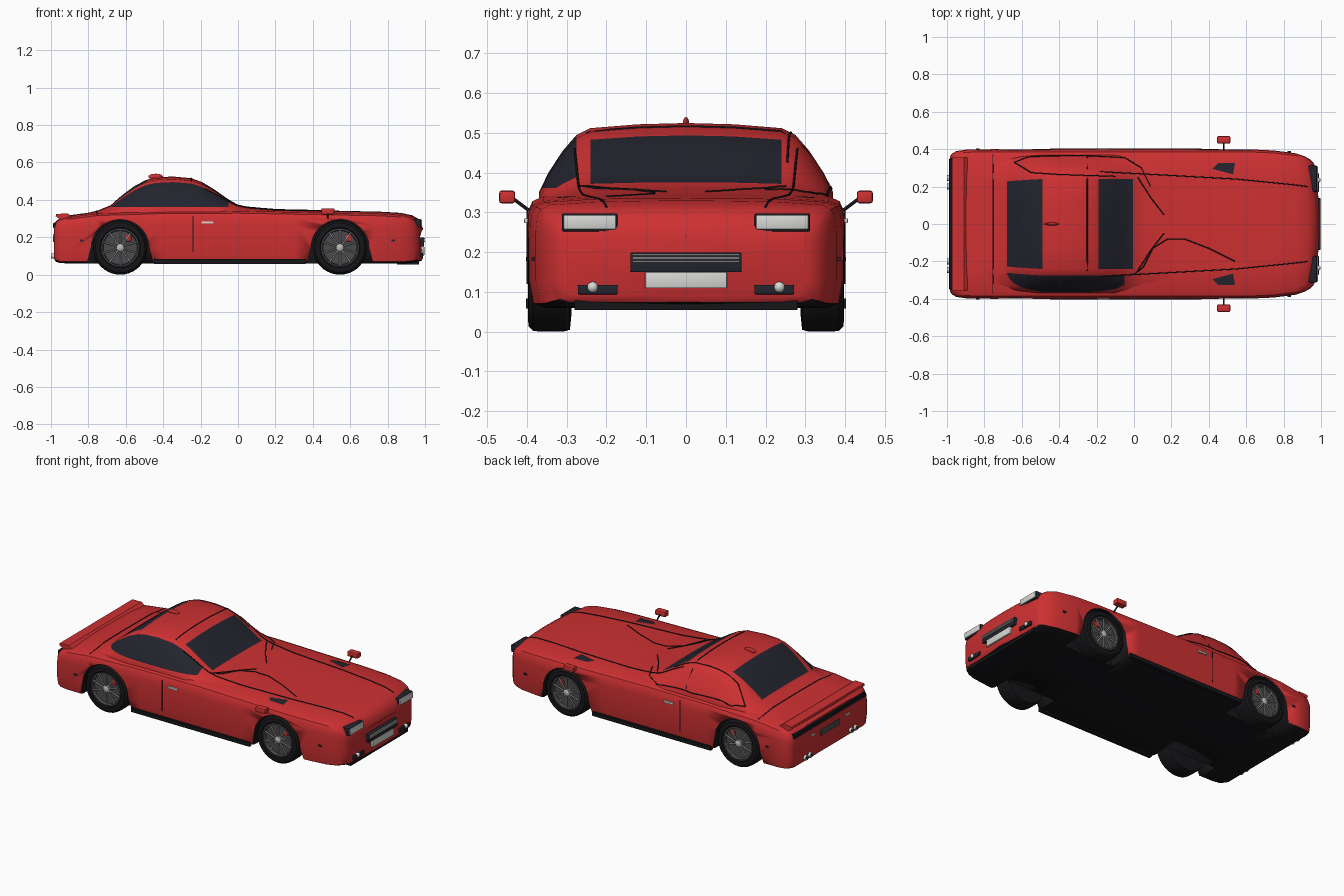
import bpy, bmesh, math
from mathutils import Vector
from mathutils.bvhtree import BVHTree

if "Cube" in bpy.data.objects:
    bpy.data.objects.remove(bpy.data.objects["Cube"])


def material(name, rgb):
    m = bpy.data.materials.new(name)
    m.diffuse_color = (*rgb, 1)
    m.use_nodes = True
    m.node_tree.nodes["Principled BSDF"].inputs["Base Color"].default_value = m.diffuse_color
    return m


RED = material("red_paint", (0.62, 0.03, 0.032))
GLASS = material("dark_glass", (0.017, 0.017, 0.027))
BLACK = material("black_rubber", (0.008, 0.008, 0.01))
SILVER = material("silver", (0.5, 0.5, 0.48))
WHITE = material("pale_grey", (0.68, 0.68, 0.66))
GREY = material("dark_grey", (0.07, 0.07, 0.075))


def finish(name, bm, mats, angle=35):
    bmesh.ops.recalc_face_normals(bm, faces=bm.faces)
    me = bpy.data.meshes.new(name)
    bm.to_mesh(me)
    bm.free()
    for m in mats:
        me.materials.append(m)
    ob = bpy.data.objects.new(name, me)
    bpy.context.collection.objects.link(ob)
    bpy.ops.object.select_all(action='DESELECT')
    ob.select_set(True)
    bpy.context.view_layer.objects.active = ob
    bpy.ops.object.shade_smooth_by_angle(angle=math.radians(angle))
    return ob


def box(name, x, y, z, mat, bevel=0.0):
    bm = bmesh.new()
    bmesh.ops.create_cube(bm, size=1)
    for v in bm.verts:
        v.co = Vector([(a + b) / 2 + c * (b - a) for (a, b), c in zip((x, y, z), v.co)])
    if bevel:
        bmesh.ops.bevel(bm, geom=bm.edges[:], offset=bevel, segments=2, affect='EDGES', profile=0.5)
    return finish(name, bm, [mat])


def prism(name, pts, y0, y1, mat):
    """Extrude an (x, z) outline along y."""
    bm = bmesh.new()
    f = bm.faces.new([bm.verts.new((x, y0, z)) for x, z in pts])
    new = bmesh.ops.extrude_face_region(bm, geom=[f])["geom"]
    for v in new:
        if isinstance(v, bmesh.types.BMVert):
            v.co.y = y1
    return finish(name, bm, [mat])


def tube(name, pts, r, mat):
    cu = bpy.data.curves.new(name, 'CURVE')
    cu.dimensions = '3D'
    cu.bevel_depth = r
    cu.bevel_resolution = 1
    cu.use_fill_caps = True
    sp = cu.splines.new('POLY')
    sp.points.add(len(pts) - 1)
    for p, co in zip(sp.points, pts):
        p.co = (*co, 1)
    cu.materials.append(mat)
    ob = bpy.data.objects.new(name, cu)
    bpy.context.collection.objects.link(ob)
    return ob


def lathe(name, prof, center, mat, n=40):
    """Spin an (r, y) profile about the y axis."""
    bm = bmesh.new()
    rings = [[bm.verts.new((center[0] + r * math.cos(2 * math.pi * i / n), center[1] + y,
                            center[2] + r * math.sin(2 * math.pi * i / n))) for i in range(n)] for r, y in prof]
    for a, b in zip(rings, rings[1:]):
        for i in range(n):
            bm.faces.new((a[i], a[(i + 1) % n], b[(i + 1) % n], b[i]))
    for r in (rings[0], rings[-1]):
        bm.faces.new(r)
    return finish(name, bm, [mat])


def loft(bm, rings, closed):
    vr = [[bm.verts.new(p) for p in r] for r in rings]
    n = len(vr[0])
    for a, b in zip(vr, vr[1:]):
        for i in range(n if closed else n - 1):
            bm.faces.new((a[i], a[(i + 1) % n], b[(i + 1) % n], b[i]))
    if closed:
        bm.faces.new(vr[0])
        bm.faces.new(vr[-1])


# Lower body: stations of x, half width, bottom, top
stations = [(-.985, .355, .09, .25), (-.975, .375, .07, .285), (-.95, .39, .062, .305), (-.9, .397, .06, .318),
            (-.75, .4, .06, .338), (-.4, .4, .06, .35), (0, .4, .06, .352), (.3, .4, .06, .346), (.6, .4, .06, .34),
            (.75, .393, .06, .337), (.87, .378, .06, .33), (.93, .362, .062, .318), (.965, .345, .068, .298),
            (.982, .325, .075, .27), (.99, .3, .09, .24)]
half = [(.9, 0), (.975, .04), (1, .25), (1, .72), (.99, .85), (.965, .92), (.9, .96), (.6, .988), (.3, .997)]
outline = [(0, 0)] + half + [(0, 1)] + [(-a, b) for a, b in reversed(half)]
rings = []
for x, w, zb, zt in stations:
    bend = .2 * max(0, min(1, (x - .85) / .12))
    rings.append([(x - bend * (w * a) ** 2, w * a, zb + b * (zt - zb)) for a, b in outline])
bm = bmesh.new()
loft(bm, rings, True)
bmesh.ops.recalc_face_normals(bm, faces=bm.faces)
for f in bm.faces:
    f.material_index = 1 if f.normal.z < -.6 else 0
body = finish("body", bm, [RED, BLACK])

# Wheel arches cut into the body
WHEELS = (-.63, .545)
for wx in WHEELS:
    for s in (-1, 1):
        arc = [(wx + .155 * math.cos(math.pi * i / 16), .145 + .15 * math.sin(math.pi * i / 16)) for i in range(17)]
        cutter = prism("arch_cutter", [(wx + .185, .03)] + arc + [(wx - .185, .03)], s * .25, s * .5, BLACK)
        mod = body.modifiers.new("arch", 'BOOLEAN')
        mod.operation, mod.solver, mod.object = 'DIFFERENCE', 'EXACT', cutter
        mod.material_mode = 'TRANSFER'
        bpy.context.view_layer.objects.active = body
        bpy.ops.object.modifier_apply(modifier=mod.name)
        bpy.data.objects.remove(cutter)

# Cabin: roof line stations of x, top, half width
roof = [(-.87, .315, .34), (-.75, .343, .345), (-.68, .372, .35), (-.64, .408, .355), (-.6, .44, .36), (-.55, .476, .365),
        (-.49, .507, .37), (-.44, .52, .37), (-.35, .525, .37), (-.25, .516, .37), (-.19, .494, .37),
        (-.14, .464, .37), (-.1, .437, .37), (-.05, .402, .37), (-.005, .376, .37), (.05, .363, .37), (.12, .355, .37),
        (.25, .344, .36)]
side = [(1, 0), (1, .19), (.935, .42), (.84, .67), (.745, .86), (.65, .94), (.325, .985)]
arch = side + [(0, 1)] + [(-a, b) for a, b in reversed(side)]
bm = bmesh.new()
loft(bm, [[(x, w * a, .31 + b * (zt - .31)) for a, b in arch] for x, zt, w in roof], False)
bmesh.ops.bisect_plane(bm, geom=bm.verts[:] + bm.edges[:] + bm.faces[:], plane_co=(0, 0, .362), plane_no=(0, 0, 1))
for f in bm.faces:
    c = f.calc_center_median()
    front_rear = abs(c.y) < .235 and (-.68 < c.x < -.49 or -.19 < c.x < -.005)
    flank = -.68 < c.x < -.06 and c.z > .362 and c.y < -.25 and abs(c.y) > .745 * .36 + .005
    f.material_index = 1 if front_rear or flank else 0
cabin = finish("cabin", bm, [RED, GLASS], 50)

dg = bpy.context.evaluated_depsgraph_get()
trees = [BVHTree.FromObject(o, dg) for o in (body, cabin)]


def drop(x, y, lift=.001):
    hits = [t.ray_cast(Vector((x, y, 2)), Vector((0, 0, -1)))[0] for t in trees]
    return Vector((x, y, max([h.z for h in hits if h] or [.3]) + lift))


def seam(name, pts):
    path = []
    for a, b in zip(pts, pts[1:]):
        for i in range(10):
            path.append(drop(*(Vector(a).lerp(Vector(b), i / 10))))
    tube(name, path + [drop(*pts[-1])], .0028, BLACK)


# Panel seams laid over the surface
for s in (-1, 1):
    seam("hood_seam", [(-.18, s * .28), (.1, s * .265), (.55, s * .24), (.85, s * .21), (.93, s * .2)])
    seam("cowl_seam", [(.02, s * .25), (.09, s * .14), (.16, s * .05)])
seam("window_outline", [(-.64, .33), (-.56, .36), (-.3, .366), (-.05, .355), (.04, .3), (.09, .2)])
seam("window_top_seam", [(-.64, .33), (-.55, .275), (-.4, .265), (-.1, .255)])
seam("fender_seam", [(0, -.27), (.05, -.23), (.1, -.13), (.18, -.08), (.27, -.08), (.4, -.13), (.54, -.2)])
seam("roof_seam", [(-.25, -.25), (-.25, .36)])
seam("trunk_seam", [(-.755, -.37), (-.755, .37)])

for s in (-1, 1):
    # Hood vent plate
    bm = bmesh.new()
    bm.faces.new([bm.verts.new(drop(x, s * y, .004)) for x, y in ((.42, .295), (.45, .325), (.54, .325), (.53, .265))])
    finish("hood_vent", bm, [GLASS])
    # Mirror on its stalk
    box("mirror", (.445, .515), sorted((s * .43, s * .47)), (.323, .355), RED, .006)
    tube("mirror_stalk", [(.48, s * .395, .305), (.48, s * .435, .335)], .005, BLACK)
    # Doors, sills and side markers
    box("sill", (-.45, .36), sorted((s * .38, s * .403)), (.058, .083), BLACK)
    box("door_seam", (-.242, -.238), sorted((s * .398, s * .4015)), (.12, .31), BLACK)
    box("door_handle", (-.195, -.13), sorted((s * .395, s * .407)), (.273, .285), WHITE, .002)
    box("rear_marker", (-.845, -.825), sorted((s * .395, s * .4025)), (.178, .188), GLASS)
    box("front_marker", (.82, .84), sorted((s * .37, s * .389)), (.178, .188), GLASS)
    # Headlights and fog lamps
    box("headlight_frame", (.93, .978), sorted((s * .172, s * .312)), (.252, .298), GLASS, .004)
    box("headlight", (.94, .985), sorted((s * .176, s * .308)), (.257, .294), WHITE, .004)
    box("fog_recess", (.95, .988), sorted((s * .172, s * .272)), (.094, .118), GLASS, .003)
    bm = bmesh.new()
    bmesh.ops.create_uvsphere(bm, u_segments=16, v_segments=10, radius=.014)
    bmesh.ops.translate(bm, verts=bm.verts, vec=(.984, s * .235, .112))
    finish("fog_lamp", bm, [WHITE])
    # Exhaust pipes and small rear lights
    for y in (.2, .245):
        tube("exhaust", [(-.94, s * y, .1), (-1, s * y, .1)], .016, WHITE)
        tube("exhaust_bore", [(-.99, s * y, .1), (-1.0008, s * y, .1)], .01, BLACK)
    box("rear_lamp", (-.989, -.97), sorted((s * .15, s * .19)), (.205, .217), SILVER)

# Grille, number plates, chin and rear trim
box("grille", (.95, .994), (-.14, .14), (.15, .199), GLASS, .003)
for z in (.178, .186, .194):
    box("grille_slat", (.96, .999), (-.135, .135), (z - .0025, z + .0015), SILVER)
box("front_plate", (.95, .996), (-.103, .103), (.11, .15), WHITE, .002)
box("chin", (.85, .968), (-.28, .28), (.055, .08), BLACK)
box("tail_bar", (-.988, -.95), (-.35, .35), (.25, .278), BLACK, .004)
box("rear_plate", (-.99, -.97), (-.09, .09), (.175, .212), GREY, .002)
prism("spoiler", [(-.89, .312), (-.91, .327), (-.972, .325), (-.975, .312), (-.95, .295)], -.355, .355, RED)

# Roof aerial
bm = bmesh.new()
bmesh.ops.create_uvsphere(bm, u_segments=16, v_segments=8, radius=1)
for v in bm.verts:
    v.co = (-.44 + .04 * v.co.x, .008 * v.co.y, .524 + .016 * v.co.z)
finish("aerial", bm, [RED])

# Wheels
for wx in WHEELS:
    for s in (-1, 1):
        c = (wx, 0, .145)
        lathe("tyre", [(.1, s * .37), (.1, s * .392), (.108, s * .398), (.132, s * .396), (.143, s * .385), (.145, s * .36),
                       (.145, s * .31), (.14, s * .292), (.1, s * .288)], c, BLACK)
        lathe("rim", [(.102, s * .36), (.102, s * .394), (.094, s * .396), (.09, s * .375), (.02, s * .373)], c, GREY)
        lathe("hub", [(.02, s * .36), (.02, s * .391), (.012, s * .396)], c, SILVER, 16)
        for i in range(10):
            a = 2 * math.pi * (i + .5) / 10
            d = Vector((math.cos(a), 0, math.sin(a)))
            tube("spoke", [Vector((wx, s * .386, .145)) + d * r for r in (.012, .096)], .0045, SILVER)
        box("caliper", (wx + .03, wx + .06), sorted((s * .37, s * .381)), (.178, .212), RED, .003)
